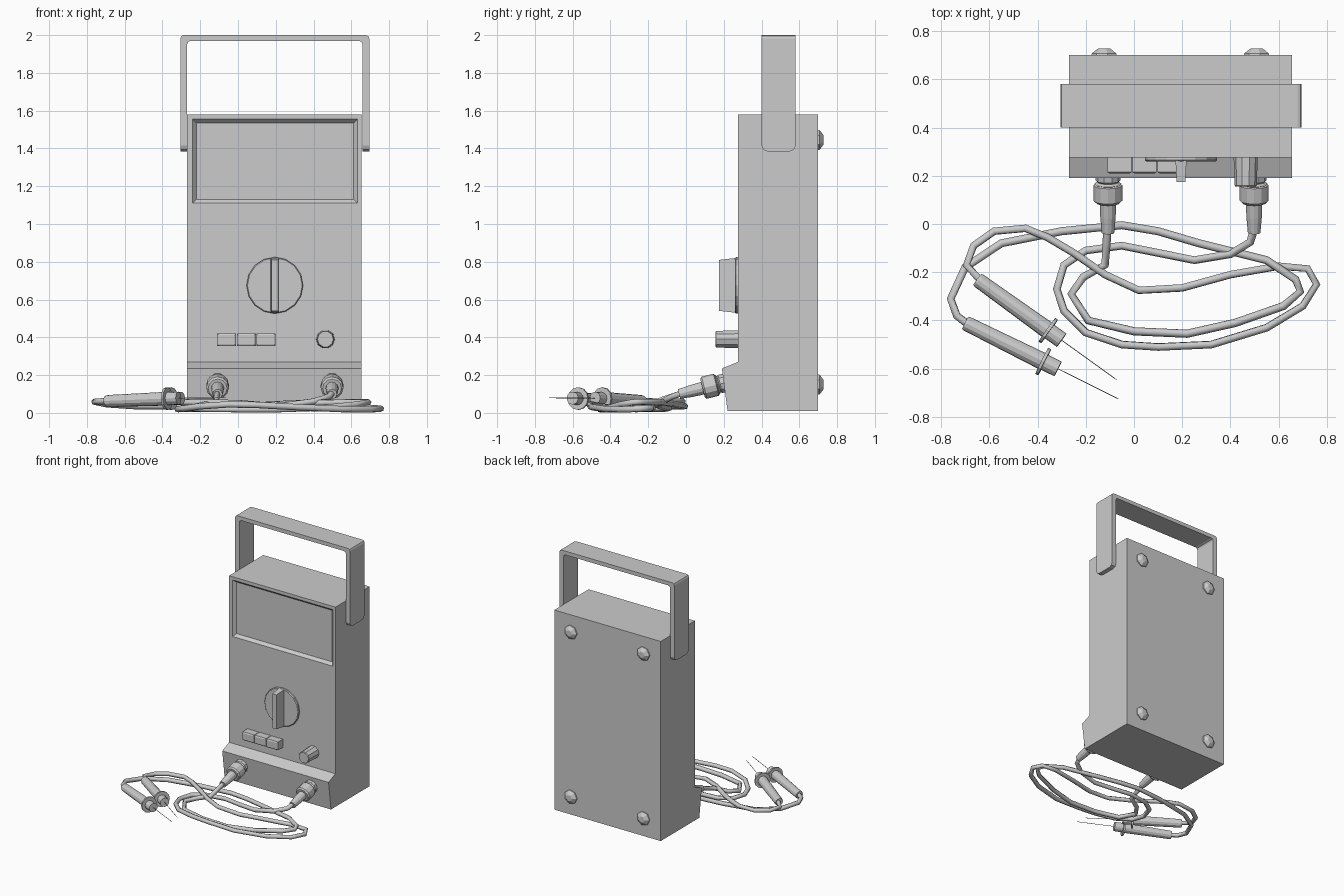
import bpy, bmesh, math
from mathutils import Vector

if "Cube" in bpy.data.objects:
    bpy.data.objects.remove(bpy.data.objects["Cube"])


def finish(name, bm, smooth=False):
    bmesh.ops.recalc_face_normals(bm, faces=bm.faces)
    me = bpy.data.meshes.new(name)
    bm.to_mesh(me)
    bm.free()
    ob = bpy.data.objects.new(name, me)
    bpy.context.collection.objects.link(ob)
    if smooth:
        bpy.ops.object.select_all(action='DESELECT')
        ob.select_set(True)
        bpy.context.view_layer.objects.active = ob
        bpy.ops.object.shade_smooth_by_angle(angle=math.radians(40))
    return ob


def loft(rings):
    """bmesh skinned through equal-length closed rings, capped at both ends."""
    bm = bmesh.new()
    vs = [[bm.verts.new(p) for p in ring] for ring in rings]
    n = len(rings[0])
    for a, b in zip(vs, vs[1:]):
        for i in range(n):
            bm.faces.new((a[i], a[(i + 1) % n], b[(i + 1) % n], b[i]))
    bm.faces.new(vs[0])
    bm.faces.new(vs[-1])
    bmesh.ops.recalc_face_normals(bm, faces=bm.faces)
    return bm


def rect(x0, x1, z0, z1, y, inset=0.0):
    return [(x0 + inset, y, z0 + inset), (x1 - inset, y, z0 + inset),
            (x1 - inset, y, z1 - inset), (x0 + inset, y, z1 - inset)]


def lathe(name, start, direction, profile, sides=12, smooth=False):
    """Round part along an axis; profile is (distance, radius) pairs."""
    q = Vector(direction).to_track_quat('Z', 'Y')
    start = Vector(start)
    rings = []
    for t, r in profile:
        rings.append([start + q @ Vector((r * math.cos(k * math.tau / sides),
                                          r * math.sin(k * math.tau / sides), t))
                      for k in range(sides)])
    return finish(name, loft(rings), smooth)


def wire(name, points, radius=0.017):
    cu = bpy.data.curves.new(name, 'CURVE')
    cu.dimensions = '3D'
    cu.bevel_depth = radius
    cu.bevel_resolution = 1
    cu.use_fill_caps = True
    sp = cu.splines.new('POLY')
    sp.points.add(len(points) - 1)
    for p, co in zip(sp.points, points):
        p.co = (*co, 1)
    ob = bpy.data.objects.new(name, cu)
    bpy.context.collection.objects.link(ob)
    bpy.ops.object.select_all(action='DESELECT')
    ob.select_set(True)
    bpy.context.view_layer.objects.active = ob
    bpy.ops.object.convert(target='MESH')


# Case: side profile with the projecting socket ledge at the foot
side = [(0.70, 0.01), (0.70, 1.58), (0.275, 1.58), (0.275, 0.27), (0.19, 0.235), (0.22, 0.01)]
case = finish("case", loft([[(x, y, z) for y, z in side] for x in (-0.27, 0.655)]))

# Display window recess with sloping bezel
d = (-0.24, 0.632, 1.11, 1.555)
cutter = finish("display_cutter", loft([rect(*d, 0.255, -0.01), rect(*d, 0.275),
                                        rect(*d, 0.297, 0.02)]))
cutter.hide_render = True
mod = case.modifiers.new("display_recess", 'BOOLEAN')
mod.operation = 'DIFFERENCE'
mod.solver = 'EXACT'
mod.object = cutter
bpy.context.view_layer.objects.active = case
bpy.ops.object.modifier_apply(modifier=mod.name)
bpy.data.objects.remove(cutter)

# Carrying handle: U-shaped strap with rounded arm ends and softened top corners
hx0, hx1, ht, hb = -0.305, 0.695, 2.0, 1.385
u = [(hx0, hb), (hx0, ht), (hx1, ht), (hx1, hb), (hx1 - .036, hb), (hx1 - .036, ht - .03),
     (hx0 + .036, ht - .03), (hx0 + .036, hb)]
bm = loft([[(x, y, z) for x, z in u] for y in (0.40, 0.58)])
ends, corners = [], []
for e in bm.edges:
    a, b = e.verts[0].co, e.verts[1].co
    if abs(a.y - b.y) < 1e-4 and max(a.z, b.z) < hb + 1e-3:
        ends.append(e)
    elif abs(a.y - b.y) > 0.1 and min(a.z, b.z) > 1.9:
        corners.append(e)
bmesh.ops.bevel(bm, geom=ends, offset=0.03, segments=2, profile=0.5, affect='EDGES')
corners = [e for e in corners if e.is_valid]
bmesh.ops.bevel(bm, geom=corners, offset=0.018, segments=2, profile=0.5, affect='EDGES')
finish("handle", bm)

# Rotary selector: dial disc and tapered grip
lathe("selector_dial", (0.195, 0.28, 0.675), (0, -1, 0), [(0, 0.15), (0.015, 0.15), (0.02, 0.145)], 16)
finish("selector_grip", loft([rect(0.172, 0.218, 0.53, 0.82, 0.265),
                              rect(0.177, 0.213, 0.54, 0.81, 0.175)]))

# Row of push buttons and one round button
for i in range(3):
    x = -0.11 + i * 0.104
    finish(f"push_button_{i + 1}", loft([rect(x, x + 0.1, 0.355, 0.42, 0.28),
                                         rect(x, x + 0.1, 0.355, 0.42, 0.215),
                                         rect(x, x + 0.1, 0.355, 0.42, 0.21, 0.008)]))
lathe("round_button", (0.463, 0.28, 0.39), (0, -1, 0), [(0, 0.05), (0.12, 0.046), (0.125, 0.042)], 10)

# Socket nut, knurled collar and strain-relief boot for each lead
axis = (0, -0.24, -0.06)
for label, x in (("left", -0.108), ("right", 0.498)):
    lathe(f"{label}_socket_nut", (x, 0.215, 0.162), axis,
          [(0, 0.052), (0.035, 0.052), (0.042, 0.045), (0.05, 0.057), (0.057, 0.045), (0.07, 0.045)], 10)
    lathe(f"{label}_plug", (x, 0.165, 0.15), axis,
          [(0, 0.05), (0.005, 0.06), (0.07, 0.06), (0.08, 0.05), (0.08, 0.034), (0.14, 0.032),
           (0.208, 0.026)], 12)

# Coiled test leads lying on the ground
wire("left_lead", [(-.11, -.02, .105), (-.114, -.08, .085), (-.12, -.17, .055), (-.21, -.22, .035),
                   (-.26, -.29, .025), (-.19, -.40, .02), (0, -.445, .018), (.22, -.455, .018),
                   (.42, -.41, .025), (.62, -.34, .045), (.69, -.28, .056), (.67, -.23, .058),
                   (.55, -.15, .056), (.27, -.08, .05), (.1, -.03, .04), (-.05, -.005, .035),
                   (-.3, -.03, .035), (-.55, -.08, .035), (-.7, -.18, .045), (-.76, -.31, .058),
                   (-.735, -.38, .06), (-.69, -.415, .064)])
wire("right_lead", [(.498, -.02, .105), (.482, -.075, .085), (.40, -.125, .06), (.25, -.15, .04),
                    (.1, -.12, .03), (-.05, -.09, .025), (-.2, -.11, .022), (-.29, -.17, .02),
                    (-.32, -.27, .02), (-.29, -.36, .022), (-.2, -.45, .035), (-.05, -.5, .045),
                    (.1, -.51, .042), (.32, -.5, .03), (.55, -.43, .02), (.7, -.34, .018),
                    (.757, -.25, .022), (.72, -.185, .025), (.6, -.175, .025), (.4, -.21, .025),
                    (.2, -.265, .035), (.02, -.275, .05), (-.12, -.21, .055), (-.25, -.12, .055),
                    (-.36, -.055, .06), (-.45, -.018, .06), (-.58, -.03, .055), (-.665, -.09, .055),
                    (-.695, -.17, .06), (-.64, -.23, .064)])

# Hand-held probes: handle, finger guard, nose and fine needle
for label, a, b in (("left", (-.70, -.41, .063), (-.315, -.601, .078)),
                    ("right", (-.65, -.23, .063), (-.30, -.482, .078))):
    a, b = Vector(a), Vector(b)
    v = b - a
    n = v.length
    g = n - 0.07
    lathe(f"{label}_probe", a, v,
          [(0, 0.028), (0.01, 0.031), (g - 0.005, 0.036), (g - 0.005, 0.06), (g + 0.008, 0.06),
           (g + 0.008, 0.034), (n, 0.034)], 12)
    tip = Vector((b.x + 0.25, b.y + 0.25 * v.y / v.x, 0.08))
    lathe(f"{label}_probe_needle", b, tip - b, [(0, 0.002), (0.27, 0.002), (0.28, 0.001)], 5)

# Domed feet on the back
for i, (x, z) in enumerate([(x, z) for x in (-0.122, 0.51) for z in (0.15, 1.445)]):
    lathe(f"back_foot_{i + 1}", (x, 0.695, z), (0, 1, 0),
          [(0, 0.056), (0.012, 0.054), (0.03, 0.03), (0.033, 0.024)], 7)
